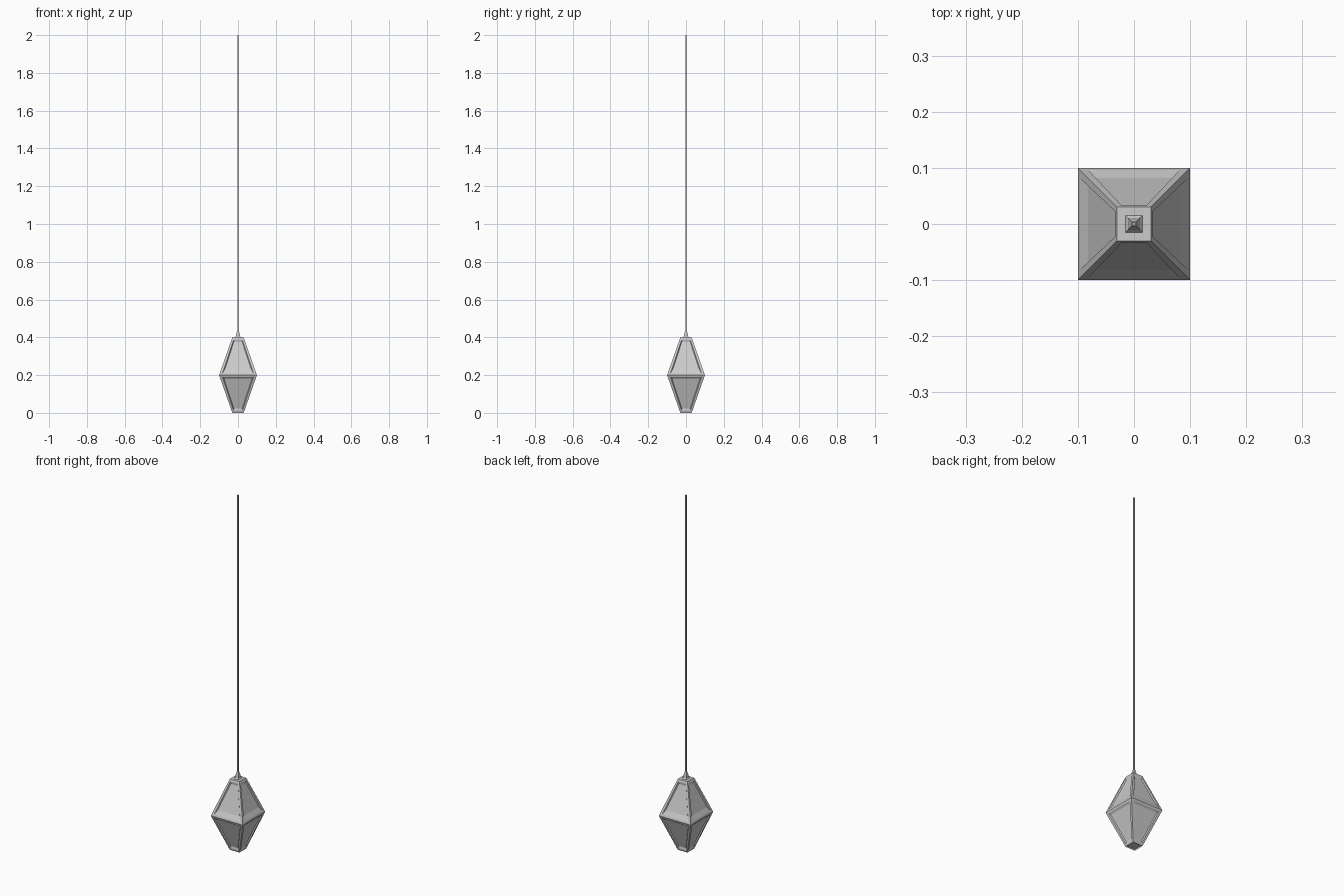
import bpy, bmesh
from mathutils import Matrix, Vector
from math import pi

if "Cube" in bpy.data.objects:
    bpy.data.objects.remove(bpy.data.objects["Cube"])


def finish(bm, name):
    bmesh.ops.remove_doubles(bm, verts=bm.verts, dist=1e-5)
    bmesh.ops.recalc_face_normals(bm, faces=bm.faces)
    me = bpy.data.meshes.new(name)
    bm.to_mesh(me)
    bm.free()
    ob = bpy.data.objects.new(name, me)
    bpy.context.collection.objects.link(ob)
    return ob


def trapezoid(side, t0, t1, margin, depth):
    """Outline on a sloping front face; t runs from the waist (0) to the tip (1)."""
    pts = []
    for t, sx in ((t0, -1), (t0, 1), (t1, 1), (t1, -1)):
        w = 0.1 - 0.07 * t
        pts.append(Vector((sx * (w - margin(t)), -(w - depth), 0.2 + side * 0.2 * t)))
    return pts


# Lantern body: eight framed faces with recessed panes
bm = bmesh.new()
for side, pane_start in ((1, 0.17), (-1, 0.09)):
    rings = [
        trapezoid(side, 0, 1, lambda t: 0, 0),
        trapezoid(side, 0.05, 0.94, lambda t: 0.015 - 0.004 * t, 0),
        trapezoid(side, pane_start, 0.88, lambda t: 0.020 - 0.004 * t, 0.006),
    ]
    for k in range(4):
        rot = Matrix.Rotation(k * pi / 2, 3, 'Z')
        loops = [[bm.verts.new(rot @ p) for p in ring] for ring in rings]
        for a, b in zip(loops, loops[1:]):
            for i in range(4):
                j = (i + 1) % 4
                bm.faces.new((a[i], a[j], b[j], b[i]))
        bm.faces.new(loops[-1])

# Flat top cap and recessed bottom cap
corners = ((-1, -1), (1, -1), (1, 1), (-1, 1))
bm.faces.new([bm.verts.new((0.03 * x, 0.03 * y, 0.4)) for x, y in corners])
base = bm.faces.new([bm.verts.new((0.03 * x, 0.03 * y, 0)) for x, y in reversed(corners)])
base.normal_update()
bmesh.ops.inset_region(bm, faces=[base], thickness=0.009, depth=0)
bmesh.ops.translate(bm, verts=base.verts, vec=(0, 0, 0.0))
bmesh.ops.inset_region(bm, faces=[base], thickness=0.002, depth=-0.008)
finish(bm, "lantern_body")


def square_stack(name, levels):
    """Square column through (half width, height) levels."""
    bm = bmesh.new()
    loops = [[bm.verts.new((r * x, r * y, z)) for x, y in corners] for r, z in levels]
    for a, b in zip(loops, loops[1:]):
        for i in range(4):
            j = (i + 1) % 4
            bm.faces.new((a[i], a[j], b[j], b[i]))
    bm.faces.new(loops[0])
    bm.faces.new(loops[-1])
    return finish(bm, name)


# Stepped cable grip and long cable
square_stack("cable_grip", [(0.016, 0.399), (0.011, 0.405), (0.009, 0.42), (0.004, 0.44)])
square_stack("cable", [(0.003, 0.435), (0.003, 2.0)])
